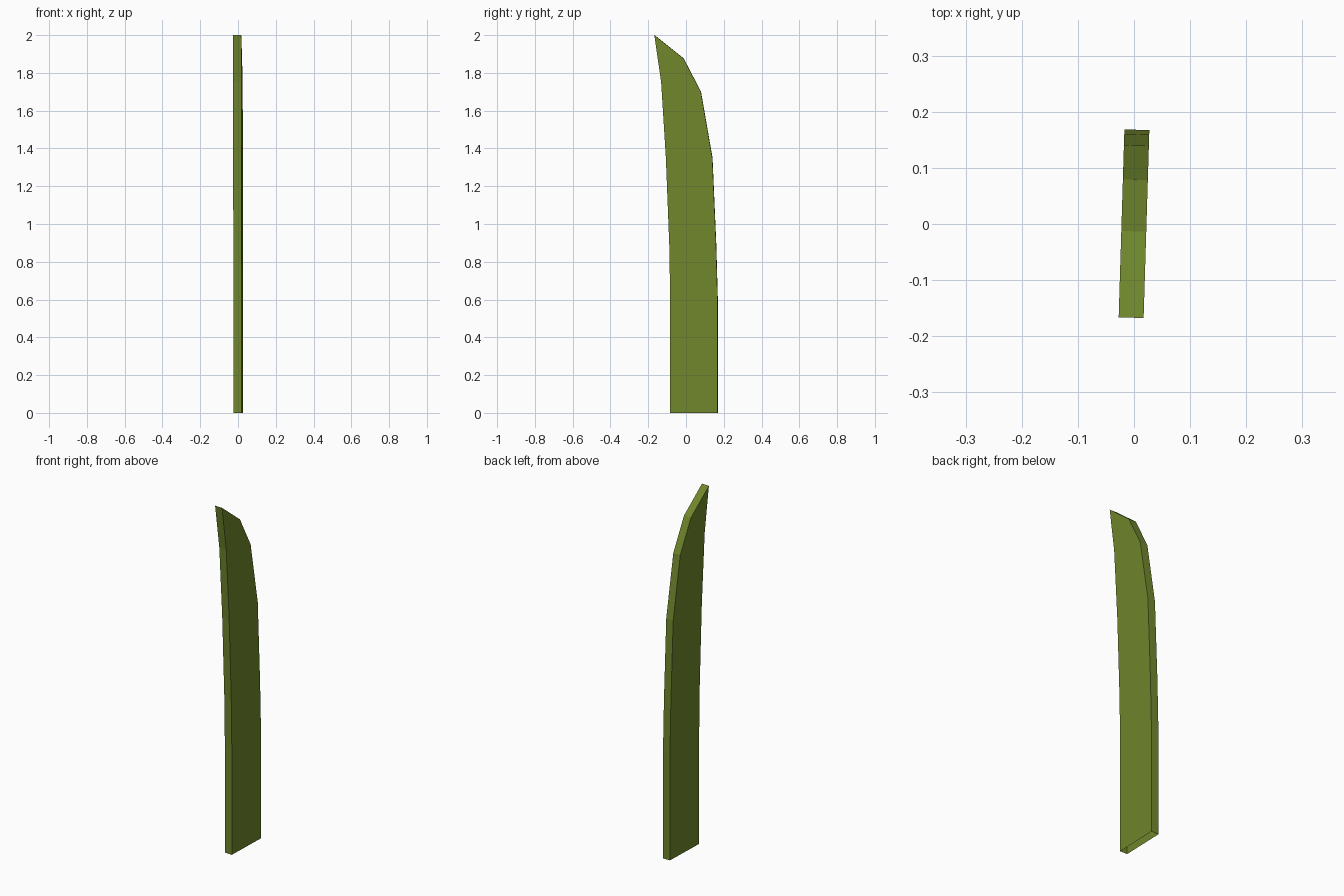
import bpy, bmesh
from math import radians
from mathutils import Matrix

if "Cube" in bpy.data.objects:
    bpy.data.objects.remove(bpy.data.objects["Cube"])

THICKNESS = 0.0445
TWIST = radians(-1.75)

# Blade outline (y, z): up the concave front edge to the tip, down the back
outline = [(-0.083, 0), (-0.083, 0.6), (-0.088, 0.89), (-0.106, 1.35), (-0.131, 1.75),
           (-0.167, 2.0), (-0.013, 1.877), (0.079, 1.7), (0.14, 1.35),
           (0.16, 0.89), (0.168, 0.6), (0.168, 0)]

# Flat profile thickened along x, then turned slightly
bm = bmesh.new()
face = bm.faces.new([bm.verts.new((-THICKNESS / 2, y, z)) for y, z in outline])
side = bmesh.ops.extrude_face_region(bm, geom=[face], use_keep_orig=True)
moved = [v for v in side["geom"] if isinstance(v, bmesh.types.BMVert)]
bmesh.ops.translate(bm, verts=moved, vec=(THICKNESS, 0, 0))
bmesh.ops.recalc_face_normals(bm, faces=bm.faces)
bmesh.ops.rotate(bm, verts=bm.verts, cent=(0, 0, 0), matrix=Matrix.Rotation(TWIST, 3, 'Z'))

# The foot of the blade is open
foot = [f for f in bm.faces if all(abs(v.co.z) < 1e-5 for v in f.verts)]
bmesh.ops.delete(bm, geom=foot, context='FACES_ONLY')

mesh = bpy.data.meshes.new("grass_blade")
bm.to_mesh(mesh)
bm.free()
blade = bpy.data.objects.new("grass_blade", mesh)
bpy.context.collection.objects.link(blade)

# Grass green
green = bpy.data.materials.new("grass_green")
green.diffuse_color = (0.16, 0.24, 0.025, 1)
green.use_nodes = True
green.node_tree.nodes["Principled BSDF"].inputs["Base Color"].default_value = green.diffuse_color
mesh.materials.append(green)
